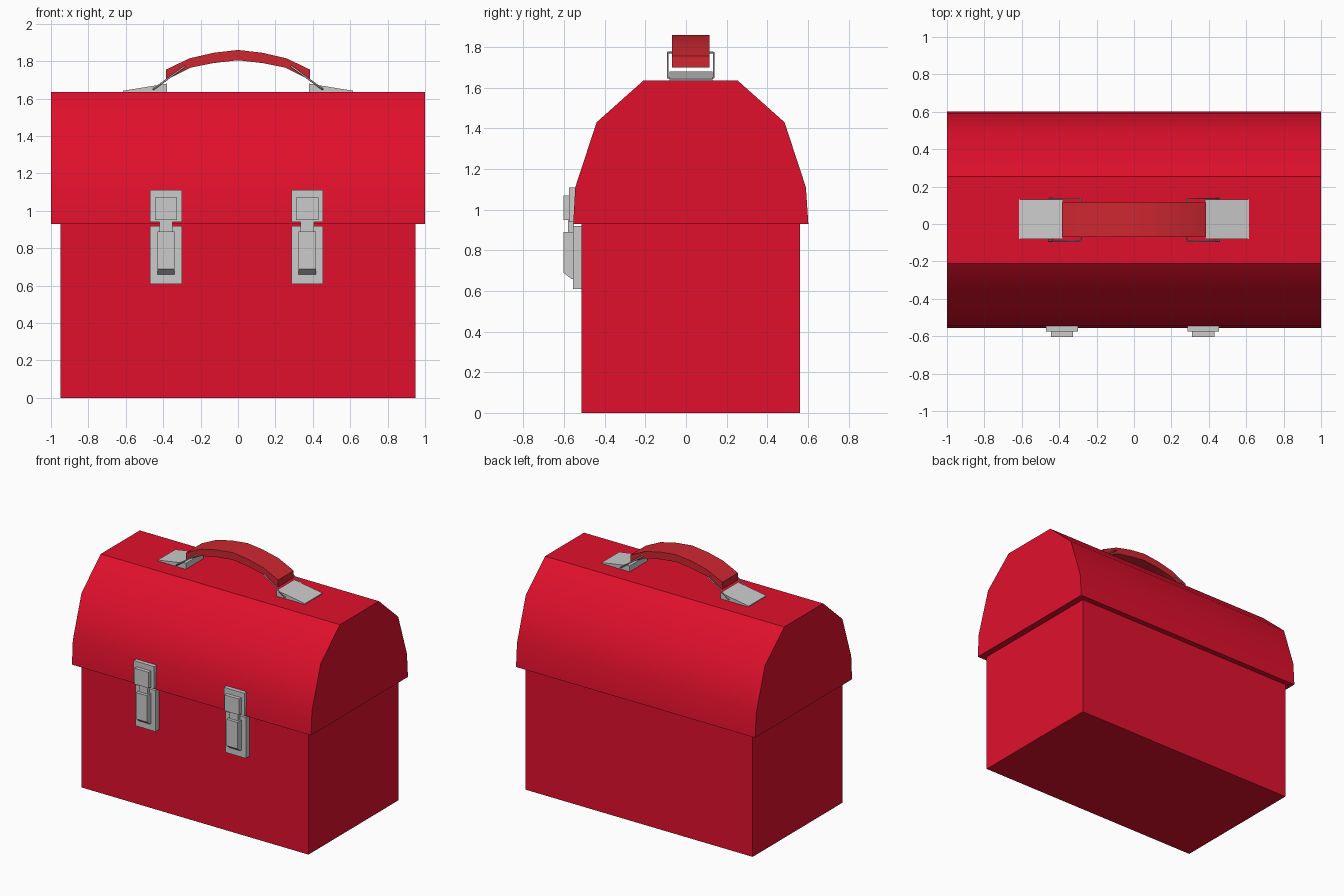
import bpy, bmesh
from math import radians

if "Cube" in bpy.data.objects:
    bpy.data.objects.remove(bpy.data.objects["Cube"])


def material(name, rgb):
    m = bpy.data.materials.new(name)
    m.diffuse_color = (*rgb, 1)
    m.use_nodes = True
    m.node_tree.nodes["Principled BSDF"].inputs["Base Color"].default_value = m.diffuse_color
    return m


RED = material("red_paint", (0.75, 0.005, 0.025))
GRIP = material("red_grip", (0.62, 0.02, 0.03))


def extrude(name, outline, a, b, axis, mat=None, smooth=None):
    """Solid from a 2D outline: axis 'x' takes (y, z) points, 'y' takes (x, z)."""
    bm = bmesh.new()
    place = (lambda p, t: (t, p[0], p[1])) if axis == 'x' else (lambda p, t: (p[0], t, p[1]))
    lo = [bm.verts.new(place(p, a)) for p in outline]
    hi = [bm.verts.new(place(p, b)) for p in outline]
    bm.faces.new(lo)
    bm.faces.new(hi[::-1])
    n = len(outline)
    for i in range(n):
        j = (i + 1) % n
        bm.faces.new((lo[i], hi[i], hi[j], lo[j]))
    bmesh.ops.recalc_face_normals(bm, faces=bm.faces)
    me = bpy.data.meshes.new(name)
    bm.to_mesh(me)
    bm.free()
    ob = bpy.data.objects.new(name, me)
    bpy.context.collection.objects.link(ob)
    if mat:
        me.materials.append(mat)
    if smooth:
        bpy.ops.object.select_all(action='DESELECT')
        ob.select_set(True)
        bpy.context.view_layer.objects.active = ob
        bpy.ops.object.shade_smooth_by_angle(angle=radians(smooth))
    return ob


def box(name, x, y, z, mat=None):
    rect = [(y[0], z[0]), (y[1], z[0]), (y[1], z[1]), (y[0], z[1])]
    return extrude(name, rect, x[0], x[1], 'x', mat)


# Box body
box("body", (-0.95, 0.95), (-0.515, 0.56), (0, 0.94), RED)

# Domed lid overhanging the body
lid = [(-0.555, 0.93), (-0.545, 1.11), (-0.44, 1.43), (-0.21, 1.635),
       (0.255, 1.635), (0.485, 1.43), (0.59, 1.11), (0.602, 0.93)]
extrude("lid", lid, -1, 1, 'x', RED, 35)

# Two latches on the front
for side, cx in (("left", -0.385), ("right", 0.37)):
    def span(w):
        return (cx - w, cx + w)
    box(f"{side}_latch_lower_plate", span(0.085), (-0.555, -0.51), (0.61, 0.92))
    box(f"{side}_latch_upper_plate", span(0.085), (-0.575, -0.54), (0.94, 1.11))
    box(f"{side}_latch_catch", span(0.06), (-0.603, -0.57), (0.95, 1.07))
    box(f"{side}_latch_link", span(0.035), (-0.58, -0.55), (0.88, 0.96))
    lever = [(-0.55, 0.66), (-0.565, 0.66), (-0.603, 0.69), (-0.603, 0.89), (-0.55, 0.89)]
    extrude(f"{side}_latch_lever", lever, *span(0.046), 'x')

# Arched carrying handle
half_top = [(0.385, 1.755), (0.26, 1.815), (0.13, 1.845)]
half_under = [(0.385, 1.70), (0.255, 1.765), (0.13, 1.79)]
top = [(-x, z) for x, z in half_top] + [(0, 1.86)] + half_top[::-1]
under = [(-x, z) for x, z in half_under] + [(0, 1.805)] + half_under[::-1]
extrude("handle", top + under[::-1], -0.07, 0.115, 'y', GRIP, 30)

# Wedge brackets and wire loops holding the handle
for side, s in (("left", -1), ("right", 1)):
    wedge = [(s * 0.615, 1.632), (s * 0.38, 1.632), (s * 0.38, 1.68), (s * 0.615, 1.642)]
    extrude(f"{side}_handle_bracket", wedge, -0.08, 0.13, 'y')

    cu = bpy.data.curves.new(f"{side}_handle_wire", 'CURVE')
    cu.dimensions = '3D'
    cu.bevel_depth = 0.005
    cu.bevel_resolution = 1
    sp = cu.splines.new('POLY')
    loop = [(0.452, -0.09, 1.65), (0.284, -0.09, 1.773),
            (0.284, 0.136, 1.773), (0.452, 0.136, 1.65)]
    sp.points.add(len(loop) - 1)
    for p, (x, y, z) in zip(sp.points, loop):
        p.co = (s * x, y, z, 1)
    sp.use_cyclic_u = True
    bpy.context.collection.objects.link(bpy.data.objects.new(cu.name, cu))
